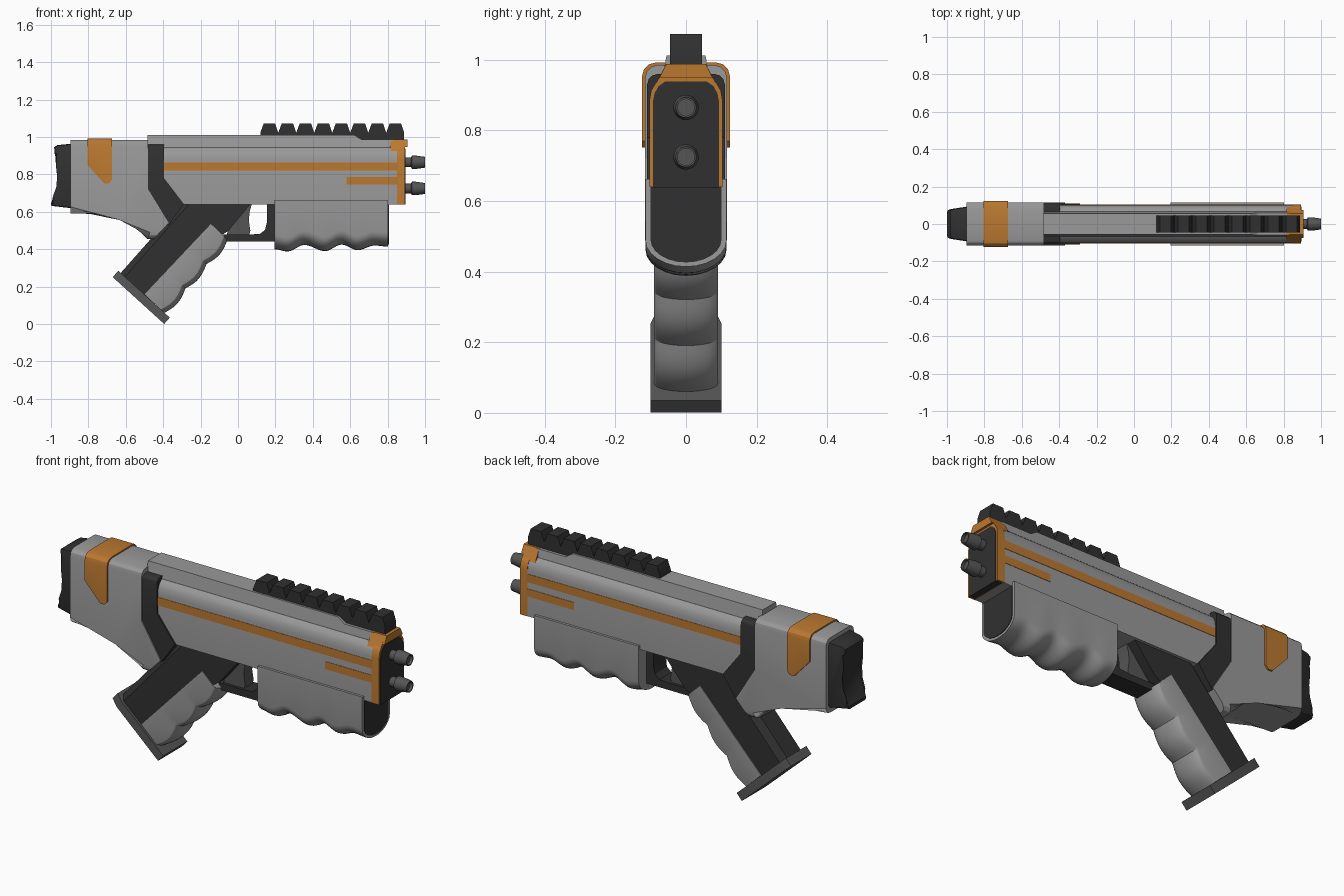
import bpy, bmesh, math
from mathutils import Vector

if "Cube" in bpy.data.objects:
    bpy.data.objects.remove(bpy.data.objects["Cube"])


def material(name, rgb):
    m = bpy.data.materials.new(name)
    m.diffuse_color = (*rgb, 1)
    m.use_nodes = True
    m.node_tree.nodes["Principled BSDF"].inputs["Base Color"].default_value = m.diffuse_color
    return m


DARK = material("dark_polymer", (0.03, 0.03, 0.03))
STEEL = material("dark_steel", (0.09, 0.09, 0.09))
GREY = material("grey_shell", (0.32, 0.32, 0.32))
ORANGE = material("orange_trim", (0.5, 0.19, 0.03))


def finish(name, bm, mat):
    bmesh.ops.recalc_face_normals(bm, faces=bm.faces)
    for f in bm.faces:
        f.smooth = True
    me = bpy.data.meshes.new(name)
    bm.to_mesh(me)
    bm.free()
    me.set_sharp_from_angle(angle=math.radians(28))
    me.materials.append(mat)
    ob = bpy.data.objects.new(name, me)
    bpy.context.collection.objects.link(ob)
    return ob


def skin(name, rings, mat, edit=None):
    """Join equal-length rings of points and cap both ends."""
    bm = bmesh.new()
    vs = [[bm.verts.new(p) for p in ring] for ring in rings]
    n = len(vs[0])
    for a, b in zip(vs, vs[1:]):
        for i in range(n):
            bm.faces.new((a[i], a[(i + 1) % n], b[(i + 1) % n], b[i]))
    bm.faces.new(vs[0])
    bm.faces.new(vs[-1])
    if edit:
        edit(bm)
    return finish(name, bm, mat)


def prism(name, pts, hw, mat, bevel=0, seg=3, where=lambda x, z: True):
    """Side profile (x, z) spread to +-hw, with bevelled outline edges."""
    w = hw if callable(hw) else (lambda x, z: hw)

    def edit(bm):
        if bevel:
            es = [e for e in bm.edges
                  if e.verts[0].co.y * e.verts[1].co.y > 0
                  and where(*((e.verts[0].co + e.verts[1].co) / 2).xz)]
            bmesh.ops.bevel(bm, geom=es, offset=bevel, segments=seg,
                            profile=0.5, affect='EDGES')
    return skin(name, [[(x, s * w(x, z), z) for x, z in pts] for s in (-1, 1)], mat, edit)


def bar(name, half, x0, x1, mat):
    """Half cross-section (y, z), mirrored and run along x."""
    sec = half + [(-y, z) for y, z in reversed(half) if y > 0]
    return skin(name, [[(x, y, z) for y, z in sec] for x in (x0, x1)], mat)


def finger_grip(name, origin, along, down, stations, hw, r, mat):
    """U-shaped section whose depth varies along its length."""
    o, a, d = (Vector((v[0], 0, v[1])) for v in (origin, along, down))
    half = [(math.cos(t), math.sin(t)) for t in (math.radians(i * 15) for i in range(7))]
    rings = []
    for s, depth in stations:
        sec = [(hw, 0)] + [(hw * c, depth - r + r * k) for c, k in half[:-1]] + [(0, depth)]
        sec += [(-y, k) for y, k in reversed(sec[:-1])]
        rings.append([o + a * s + d * k + Vector((0, y, 0)) for y, k in sec])
    return skin(name, rings, mat)


# Receiver and its top ridge
shoulder = [(0.102, 0.64), (0.102, 0.88), (0.097, 0.91), (0.086, 0.93), (0.068, 0.945)]
bar("receiver", shoulder, -0.395, 0.852, GREY)
prism("receiver_ridge", [(-0.485, 0.93), (-0.485, 1.012), (0.62, 1.012), (0.66, 0.987),
                         (0.83, 0.987), (0.83, 0.93)],
      lambda x, z: 0.07 - (z - 0.93) * 0.18, GREY)

# Orange side stripes
for side, s in (("left", -1), ("right", 1)):
    for row, x0, z0, z1 in (("upper", -0.395, 0.82, 0.863), ("lower", 0.58, 0.745, 0.785)):
        skin(f"{row}_stripe_{side}",
             [[(x, s * y, z) for y, z in ((0.098, z0), (0.104, z0), (0.104, z1), (0.098, z1))]
              for x in (x0, 0.855)], ORANGE)

# Muzzle: collar, face plate, top cap, two barrels
bar("muzzle_collar", [(0.104, 0.64), (0.104, 0.88), (0.099, 0.912), (0.087, 0.933), (0.068, 0.948)],
    0.85, 0.893, ORANGE)
bar("muzzle_plate", [(0.094, 0.638), (0.094, 0.88), (0.089, 0.905), (0.078, 0.925), (0.06, 0.938)],
    0.86, 0.896, DARK)
bar("muzzle_cap", [(0.09, 0.925), (0.077, 0.948), (0.056, 0.988)], 0.815, 0.893, ORANGE)
bar("muzzle_cap_lip", [(0.076, 0.948), (0.056, 0.988)], 0.89, 0.905, ORANGE)
for i, z in enumerate((0.865, 0.725)):
    rings = [[(x, r * math.cos(t * math.tau / 20), z + r * math.sin(t * math.tau / 20))
              for t in range(20)]
             for x, r in ((0.88, 0.026), (0.925, 0.026), (0.93, 0.036), (0.95, 0.036),
                          (1.0, 0.029), (1.0, 0.024), (0.985, 0.024))]
    skin(f"barrel_{i + 1}", rings, STEEL)

# Toothed top rail
teeth = []
for i in range(8):
    x = 0.12 + i * 0.0962
    teeth += [(x, 1.025), (x + 0.018, 1.073), (x + 0.078, 1.073), (x + 0.094, 1.025)]
prism("top_rail", [(0.12, 0.98)] + teeth + [(0.888, 0.98)], 0.045, DARK)

# Stock with strap, butt pad and dark joint
prism("stock", [(-0.895, 0.985), (-0.48, 0.985), (-0.48, 0.72), (-0.37, 0.54), (-0.45, 0.455),
                (-0.485, 0.455), (-0.62, 0.592), (-0.895, 0.592)], 0.116, GREY,
      0.035, 3, lambda x, z: z > 0.98 or (z < 0.6 and x < -0.46))
prism("stock_strap", [(-0.805, 0.992), (-0.675, 0.992), (-0.675, 0.77), (-0.69, 0.752),
                      (-0.715, 0.752), (-0.805, 0.85)], 0.124, ORANGE,
      0.037, 3, lambda x, z: z > 0.98)
prism("butt_pad", [(-0.88, 0.965), (-0.965, 0.957), (-0.983, 0.945), (-0.98, 0.91), (-0.962, 0.85),
                   (-0.955, 0.79), (-0.96, 0.73), (-0.978, 0.68), (-1.0, 0.648), (-0.998, 0.632),
                   (-0.88, 0.618)],
      lambda x, z: 0.095 + min(0, x + 0.9) * 0.2, DARK, 0.012, 2, lambda x, z: x < -0.89)
prism("stock_joint", [(-0.487, 0.96), (-0.395, 0.96), (-0.395, 0.78), (-0.29, 0.643),
                      (-0.37, 0.53), (-0.46, 0.6), (-0.487, 0.72)], 0.11, DARK,
      0.03, 3, lambda x, z: z > 0.95)

# Pistol grip: core, finger shell, base plate
prism("grip_core", [(-0.285, 0.66), (0.07, 0.645), (-0.05, 0.5), (-0.11, 0.46), (-0.45, 0.1),
                    (-0.63, 0.27)], 0.086, DARK,
      0.03, 1, lambda x, z: x < -0.42 and z > 0.3)
axis, front = (-0.686, -0.727), (0.727, -0.686)
bumps = [(s, 0.122 + 0.045 * s + 0.02 * abs(math.sin(math.pi * s / 0.172)))
         for s in (i * 0.0172 for i in range(31))]
finger_grip("grip_finger_shell", (-0.145, 0.535), axis, front, bumps, 0.09, 0.033, GREY)
# plate outline lies in the (front, y) plane; the back corners are clipped
plate = [(0.0, 0.085), (0.045, 0.1), (0.372, 0.1)]
outline = plate + [(u, -y) for u, y in reversed(plate)]
skin("grip_base_plate", [[(x + u * 0.74, y, z - u * 0.673) for u, y in outline]
                         for x, z in ((-0.64, 0.285), (-0.67, 0.251))], STEEL)

# Trigger and guard
prism("trigger", [(-0.02, 0.645), (0.075, 0.645), (0.062, 0.6), (0.058, 0.55), (0.066, 0.5),
                  (0.06, 0.475), (-0.06, 0.475)], 0.035, STEEL)
prism("trigger_guard", [(-0.08, 0.478), (0.06, 0.478), (0.12, 0.483), (0.145, 0.505), (0.155, 0.545),
                        (0.155, 0.645), (0.21, 0.645), (0.21, 0.442), (-0.06, 0.442)], 0.05, DARK)

# Fore-end with wavy underside and dark front insert
wave = [(0.195, 0.4), (0.265, 0.388), (0.355, 0.423), (0.465, 0.39), (0.555, 0.425),
        (0.64, 0.395), (0.73, 0.42), (0.803, 0.414)]
stations = []
for (xa, za), (xb, zb) in zip(wave, wave[1:]):
    for k in range(6):
        t = k / 6
        stations.append((xa + (xb - xa) * t,
                         0.662 - za - (zb - za) * (0.5 - 0.5 * math.cos(math.pi * t))))
stations.append((0.803, 0.662 - 0.414))
finger_grip("fore_end", (0, 0.662), (1, 0), (0, -1), stations, 0.115, 0.075, GREY)
arc = [(0.101 * math.cos(math.radians(a)), 0.492 - 0.066 * math.sin(math.radians(a)))
       for a in range(75, -1, -15)]
bar("fore_end_insert", [(0, 0.426)] + arc + [(0.101, 0.645)], 0.79, 0.806, DARK)
